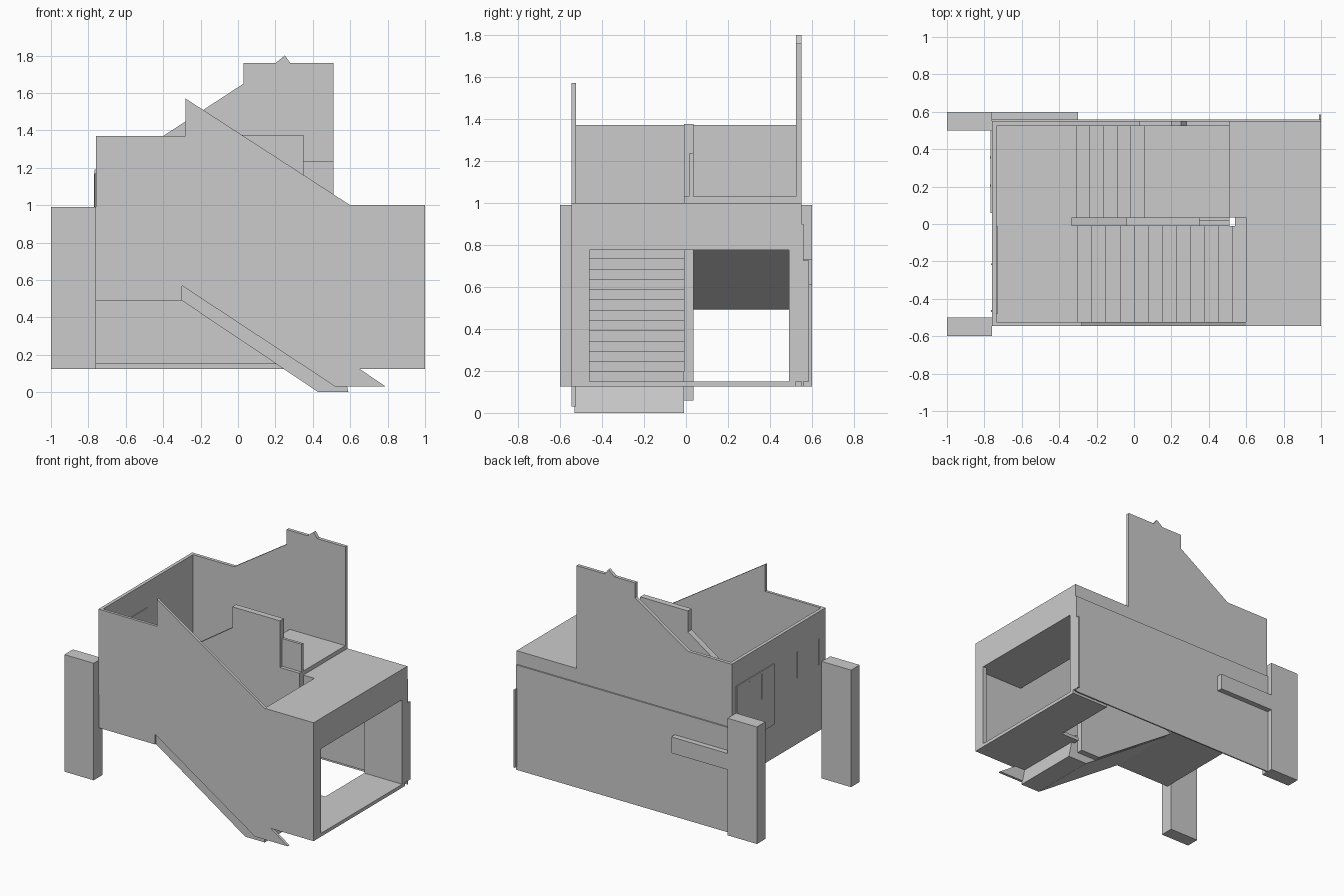
import bpy, bmesh

if "Cube" in bpy.data.objects:
    bpy.data.objects.remove(bpy.data.objects["Cube"])


def prism(name, pts, y0, y1):
    """Extrude an (x, z) outline from y0 to y1."""
    bm = bmesh.new()
    face = bm.faces.new([bm.verts.new((x, y0, z)) for x, z in pts])
    ext = bmesh.ops.extrude_face_region(bm, geom=[face])
    moved = [v for v in ext["geom"] if isinstance(v, bmesh.types.BMVert)]
    bmesh.ops.translate(bm, verts=moved, vec=(0, y1 - y0, 0))
    bmesh.ops.recalc_face_normals(bm, faces=bm.faces)
    mesh = bpy.data.meshes.new(name)
    bm.to_mesh(mesh)
    bm.free()
    ob = bpy.data.objects.new(name, mesh)
    bpy.context.collection.objects.link(ob)
    return ob


def box(name, x0, x1, y0, y1, z0, z1):
    return prism(name, [(x0, z0), (x1, z0), (x1, z1), (x0, z1)], y0, y1)


LANDING, FLOOR, UPPER = 0.735, 0.15, 1.03
RISE = 0.049

# front wall with sloped parapet and pointed foot
prism("front_wall", [(-.76, .74), (-.30, .74), (-.30, .57), (.52, .03), (.79, .03),
                     (.65, .125), (1, .125), (1, 1), (.60, 1), (-.28, 1.57),
                     (-.28, 1.37), (-.76, 1.37)], -.545, -.525)

# back wall with stepped parapet, and its outer cladding
prism("back_wall", [(-.76, .15), (1, .15), (1, 1), (.51, 1), (.51, 1.76), (.28, 1.76),
                    (.25, 1.8), (.20, 1.76), (.03, 1.76), (.03, 1.65), (-.40, 1.37),
                    (-.76, 1.37)], .525, .55)
box("back_cladding", -.76, 1, .55, .56, .125, .9)
box("back_band", -.76, -.30, .56, .60, .61, .73)
box("back_edge_strip", .99, 1, .56, .585, .15, .725)

# left wall with shallow window panels
box("left_wall", -.76, -.735, -.525, .525, .49, 1.37)
box("outer_window_panel", -.766, -.76, .06, .50, .74, 1.19)
for y in (.20, .35):
    box("window_mullion", -.769, -.766, y, y + .01, .98, 1.17)
for y in (-.22, -.47):
    box("wall_slot_trim", -.764, -.76, y, y + .01, .98, 1.17)
box("inner_window_panel", -.735, -.73, -.48, -.01, .85, 1.185)

# side columns
for y in (-.60, .50):
    box("column", -1, -.76, y, y + .1, .125, .99)

# entrance passage: floor, ceiling slab and jambs
box("entrance_floor", .69, 1, -.525, .525, .125, FLOOR)
box("entrance_floor_front", .54, .69, -.525, .035, .125, FLOOR)
box("ceiling_slab", .60, 1, -.525, .525, .775, 1.0)
box("front_jamb", .97, 1, -.525, -.46, FLOOR, .775)
box("back_jamb", .69, 1, .49, .525, FLOOR, .775)

# half landing
box("half_landing", -.735, -.30, -.525, .525, .49, LANDING)
box("landing_edge", -.76, -.30, -.54, -.525, .49, .74)

# lower flight of steps
pts = [(-.30, .49), (-.30, LANDING)]
run = .0755
for i in range(12):
    x, z = -.30 + i * run, LANDING - (i + 1) * RISE
    pts += [(x, z), (x + run, z)] if i < 11 else [(x, z)]
pts += [(.56, FLOOR - .003), (.59, 0), (.43, 0)]
prism("lower_flight", pts, -.53, -.01)

# upper flight of steps and its platform
pts = [(-.31, .49)]
for i in range(6):
    x = -.31 + i * .073
    pts += [(x, LANDING + i * RISE), (x, LANDING + (i + 1) * RISE)]
pts += [(.51, UPPER), (.51, 1.0), (.60, 1.0), (.60, .775), (.13, .775)]
prism("upper_flight", pts, .035, .525)

# dividing wall between the flights, with parapet
prism("dividing_wall", [(-.335, .49), (-.30, .49), (.35, .06), (.51, .06), (.51, 1.03),
                        (.35, 1.03), (.35, 1.375), (-.04, 1.375), (-.04, 1.22),
                        (-.335, 1.02)], -.01, .035)
box("low_parapet", .35, .51, .015, .035, UPPER, 1.235)
